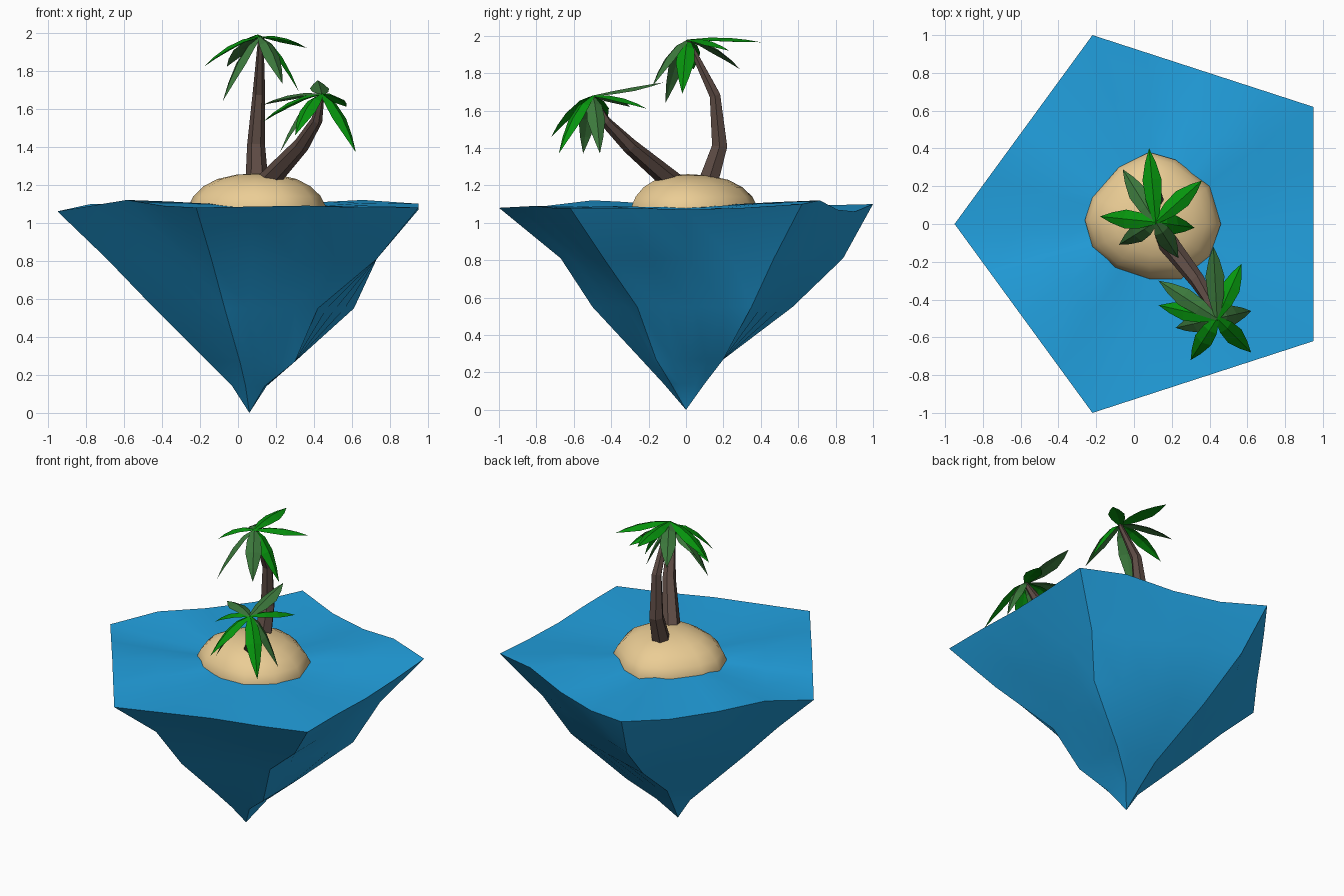
import bpy, bmesh, math
from mathutils import Vector

if "Cube" in bpy.data.objects:
    bpy.data.objects.remove(bpy.data.objects["Cube"])


def material(name, rgb):
    m = bpy.data.materials.new(name)
    m.diffuse_color = (*rgb, 1)
    m.use_nodes = True
    m.node_tree.nodes["Principled BSDF"].inputs["Base Color"].default_value = m.diffuse_color
    return m


WATER = material("water", (0.016, 0.36, 0.75))
SAND = material("sand", (0.83, 0.61, 0.30))
BARK = material("bark", (0.11, 0.07, 0.058))
BRIGHT = material("bright_leaf", (0.002, 0.30, 0.004))
MUTED = material("muted_leaf", (0.045, 0.19, 0.045))


def add_loft(bm, rings, slot=0):
    """Skin a list of equal-length rings; a ring of equal points becomes a pole."""
    rows = [[bm.verts.new(p) for p in ring] for ring in rings]
    n = len(rows[0])
    for a, b in zip(rows, rows[1:]):
        for i in range(n):
            j = (i + 1) % n
            bm.faces.new((a[i], a[j], b[j], b[i])).material_index = slot


def finish(name, bm, mats, smooth_angle=None):
    bmesh.ops.remove_doubles(bm, verts=bm.verts, dist=0.0005)
    bmesh.ops.recalc_face_normals(bm, faces=bm.faces)
    me = bpy.data.meshes.new(name)
    bm.to_mesh(me)
    bm.free()
    for m in mats:
        me.materials.append(m)
    if smooth_angle:
        me.shade_smooth()
        me.set_sharp_from_angle(angle=math.radians(smooth_angle))
    ob = bpy.data.objects.new(name, me)
    bpy.context.collection.objects.link(ob)
    return ob


# Water: wavy pentagon on top, tapering down to a point
CENTRE = Vector((0.10, 0, 1.085))
LEVELS = [  # five ridge points per level, starting at the left corner
    [(-.95, 0), (-.22, -1), (.95, -.62), (.95, .62), (-.22, 1)],
    [(-.69, 0), (-.14, -.67), (.73, -.44), (.73, .47), (-.15, .84)],
    [(-.44, 0), (-.07, -.50), (.42, -.26), (.61, .35), (-.08, .57)],
    [(-.16, 0), (.01, -.24), (.30, -.16), (.30, .20), (0, .20)],
    [(-.03, 0), (.04, -.12), (.14, -.08), (.15, .10), (.03, .10)],
]
HEIGHTS = [1.08, 0.81, 0.55, 0.27, 0.14]
RIM_Z = [1.06, 1.09, 1.12, 1.09, 1.08, 1.085, 1.09, 1.08, 1.08, 1.08,
         1.07, 1.08, 1.10, 1.12, 1.07, 1.06, 1.10, 1.07, 1.075, 1.10]


def perimeter(corners, z):
    pts = []
    for i, c in enumerate(corners):
        a, b = Vector((*c, z)), Vector((*corners[(i + 1) % 5], z))
        pts += [a.lerp(b, k / 4) for k in range(4)]
    return pts


under = [perimeter(c, z) for c, z in zip(LEVELS, HEIGHTS)]
for p, z in zip(under[0], RIM_Z):
    p.z = z
top = [[CENTRE] * 20]
for s in (0.33, 0.66):
    ring = [CENTRE.lerp(p, s) for p in under[0]]
    for p in ring:
        p.z += 0.012 * math.sin(5 * p.x + 1) * math.cos(6 * p.y)
    top.append(ring)
bm = bmesh.new()
add_loft(bm, top + under + [[Vector((0.06, 0, 0))] * 20])
finish("water", bm, [WATER], 30)

# Sand mound
SHORE = [(.08, .38), (.22, .34), (.40, .20), (.46, 0), (.40, -.17), (.25, -.29),
         (.08, -.29), (-.10, -.23), (-.22, -.12), (-.26, .02), (-.22, .14), (-.08, .30)]
mid = Vector((0.10, 0.01, 0))
dome = []
for s, z in [(1, 1.04), (1, 1.09), (.93, 1.14), (.79, 1.19), (.58, 1.23), (.3, 1.253), (0, 1.26)]:
    dome.append([mid.lerp(Vector((*p, 0)), s) + Vector((0, 0, z)) for p in SHORE])
bm = bmesh.new()
add_loft(bm, dome)
finish("sand_mound", bm, [SAND], 50)


# Palms: a six-sided bent trunk and a crown of folded leaves
def trunk(name, path, radii):
    path = [Vector(p) for p in path]
    rings = [[path[0]] * 6]
    for i, (p, r) in enumerate(zip(path, radii)):
        d = (path[min(i + 1, len(path) - 1)] - path[max(i - 1, 0)]).normalized()
        u = d.cross(Vector((0, 1, 0))).normalized()
        v = d.cross(u)
        rings.append([p + r * (u * math.cos(k * math.pi / 3) + v * math.sin(k * math.pi / 3))
                      for k in range(6)])
    bm = bmesh.new()
    add_loft(bm, rings + [[path[-1]] * 6])
    finish(name, bm, [BARK])


def crown(name, centre, tips):
    c = Vector(centre)
    bm = bmesh.new()
    for x, y, z, slot in tips:
        tip = Vector((x, y, z))
        ctrl = (c + tip) / 2 + Vector((0, 0, 0.03 + 0.3 * (c.z - z)))
        side = Vector((c.y - y, x - c.x, 0)).normalized()
        rings = []
        for t, w in [(0, .012), (.3, .042), (.58, .05), (.82, .028), (1, 0)]:
            p = c * (1 - t) ** 2 + ctrl * 2 * t * (1 - t) + tip * t * t
            slope = (ctrl - c) * (1 - t) + (tip - ctrl) * t
            up = slope.cross(side).normalized()
            up = up if up.z > 0 else -up
            rings.append([p, p + side * w - up * w * .4, p - up * w * .2, p - side * w - up * w * .4])
        rings.insert(0, [c] * 4)
        add_loft(bm, rings, slot)
    finish(name, bm, [BRIGHT, MUTED])


trunk("tall_trunk", [(.10, .11, 1.19), (.095, .18, 1.41), (.11, .155, 1.68), (.12, .01, 1.975)],
      [.062, .047, .033, .014])
crown("tall_palm_leaves", (.115, .01, 1.98), [
    (.08, .40, 1.965, 0), (.36, .23, 1.92, 0), (.32, -.02, 1.69, 0), (.235, -.18, 1.73, 1),
    (-.08, -.11, 1.64, 1), (-.18, .04, 1.82, 0), (-.06, .29, 1.82, 1)])

trunk("leaning_trunk", [(.14, -.05, 1.20), (.335, -.30, 1.41), (.415, -.43, 1.54), (.44, -.50, 1.67)],
      [.058, .042, .03, .014])
crown("leaning_palm_leaves", (.44, -.50, 1.68), [
    (.42, -.12, 1.75, 1), (.57, -.21, 1.61, 0), (.62, -.46, 1.37, 1), (.62, -.68, 1.37, 0),
    (.30, -.72, 1.46, 0), (.22, -.55, 1.37, 1), (.13, -.43, 1.53, 0), (.13, -.30, 1.62, 1)])
